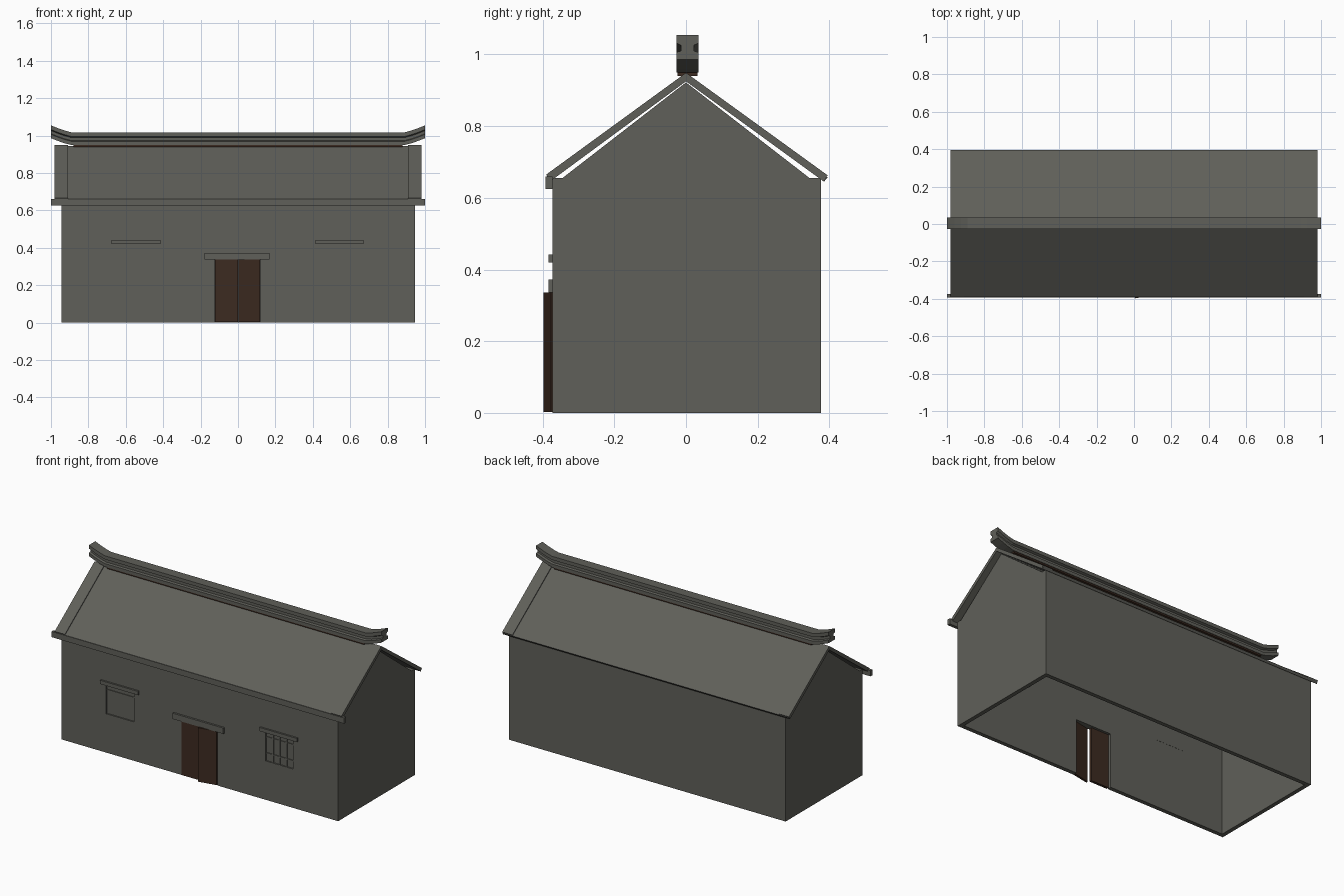
import bpy
import bmesh

cube = bpy.data.objects.get("Cube")
if cube:
    bpy.data.objects.remove(cube, do_unlink=True)


def material(name, color):
    m = bpy.data.materials.new(name)
    m.use_nodes = True
    m.diffuse_color = (*color, 1)
    bsdf = next(n for n in m.node_tree.nodes if n.type == 'BSDF_PRINCIPLED')
    bsdf.inputs["Base Color"].default_value = (*color, 1)
    bsdf.inputs["Roughness"].default_value = 0.9
    return m


GREY = material("grey_stone", (0.115, 0.115, 0.1))
BROWN = material("dark_wood", (0.046, 0.024, 0.015))


def loft(name, rings, mat=GREY):
    """Closed solid through a row of matching cross-sections."""
    bm = bmesh.new()
    loops = [[bm.verts.new(p) for p in ring] for ring in rings]
    for a, b in zip(loops, loops[1:]):
        for i in range(len(a)):
            j = (i + 1) % len(a)
            bm.faces.new((a[i], a[j], b[j], b[i]))
    bm.faces.new(loops[0])
    bm.faces.new(loops[-1])
    bmesh.ops.recalc_face_normals(bm, faces=bm.faces[:])
    mesh = bpy.data.meshes.new(name)
    bm.to_mesh(mesh)
    bm.free()
    mesh.materials.append(mat)
    obj = bpy.data.objects.new(name, mesh)
    bpy.context.scene.collection.objects.link(obj)
    return obj


def prism(name, profile, x0, x1, mat=GREY):
    return loft(name, [[(x, y, z) for y, z in profile] for x in (x0, x1)], mat)


def box(name, x0, x1, y0, y1, z0, z1, mat=GREY):
    return prism(name, [(y0, z0), (y1, z0), (y1, z1), (y0, z1)], x0, x1, mat)


def cut(obj, cutter):
    mod = obj.modifiers.new("cut", 'BOOLEAN')
    mod.operation = 'DIFFERENCE'
    mod.solver = 'EXACT'
    mod.object = cutter
    bpy.context.view_layer.objects.active = obj
    bpy.ops.object.modifier_apply(modifier=mod.name)
    bpy.data.objects.remove(cutter, do_unlink=True)


# Hollow walls with gables, open below
FRONT, BACK, WALL = -0.372, 0.377, 0.025
walls = prism("walls", [(FRONT, 0), (BACK, 0), (BACK, 0.655), (0.345, 0.655),
                        (0, 0.922), (-0.345, 0.655), (FRONT, 0.655)], -0.945, 0.945)
cut(walls, box("room_cutter", -0.92, 0.92, FRONT + WALL, BACK - WALL, -0.1, 1.2))
cut(walls, box("door_cutter", -0.125, 0.12, -0.5, -0.3, -0.1, 0.336))

# Windows: recess, pane, lintel and bars
WINDOWS = {"left": (0.45, 0.635), "right": (-0.64, -0.45)}
for side, (x0, x1) in WINDOWS.items():
    cut(walls, box("window_cutter", x0, x1, -0.5, -0.3, 0.24, 0.42))
    box(side + "_window_pane", x0, x1, FRONT + 0.008, FRONT + WALL - 0.001, 0.24, 0.42)
    box(side + "_window_lintel", x0 - 0.035, x1 + 0.035, -0.383, FRONT, 0.419, 0.442)
    box(side + "_window_rail", x0, x1, FRONT + 0.004, FRONT + 0.01, 0.384, 0.39)

x0, x1 = WINDOWS["left"]
for i in range(1, 4):
    x = x0 + (x1 - x0) * i / 4
    box(f"left_window_bar_{i}", x - 0.004, x + 0.004, FRONT + 0.002, FRONT + 0.01, 0.24, 0.42)
box("left_window_lower_rail", x0, x1, FRONT + 0.003, FRONT + 0.01, 0.284, 0.291)

# Door: one shut leaf, one slightly open, and the lintel
box("right_door_leaf", -0.123, 0, -0.378, -0.362, 0.003, 0.336, BROWN)
plan = [(0.118, -0.376), (0.004, -0.398), (0.007, -0.385), (0.118, -0.362)]
loft("left_door_leaf", [[(x, y, z) for x, y in plan] for z in (0.003, 0.336)], BROWN)
box("door_lintel", -0.178, 0.168, -0.384, FRONT, 0.336, 0.372)

# Roof slopes, raised verges and front eave board
def roof_profile(lift):
    return [(-0.39, 0.659 + lift), (0, 0.943 + lift), (0.395, 0.657 + lift),
            (0.385, 0.645), (0, 0.925), (-0.38, 0.645)]


prism("roof", roof_profile(0), -0.975, 0.975)
prism("right_verge", roof_profile(0.006), -0.98, -0.91)
prism("left_verge", roof_profile(0.006), 0.91, 0.98)
box("eave_board", -1, 1, -0.392, -0.373, 0.625, 0.66)

# Ridge with upswept ends, on a thin wooden bed
half = [(0.031, 0), (0.031, 0.02), (0.018, 0.024), (0.018, 0.04), (0.031, 0.046), (0.031, 0.068)]
section = half + [(-y, z) for y, z in reversed(half)]
sweep = [(0.89, 0), (0.925, 0.009), (0.96, 0.021), (1, 0.037)]
path = [(-x, z) for x, z in reversed(sweep)] + sweep
loft("ridge", [[(x, y + 0.004, 0.949 + rise + z) for y, z in section] for x, rise in path])
box("ridge_bed", -0.88, 0.88, -0.024, 0.032, 0.94, 0.95, BROWN)
